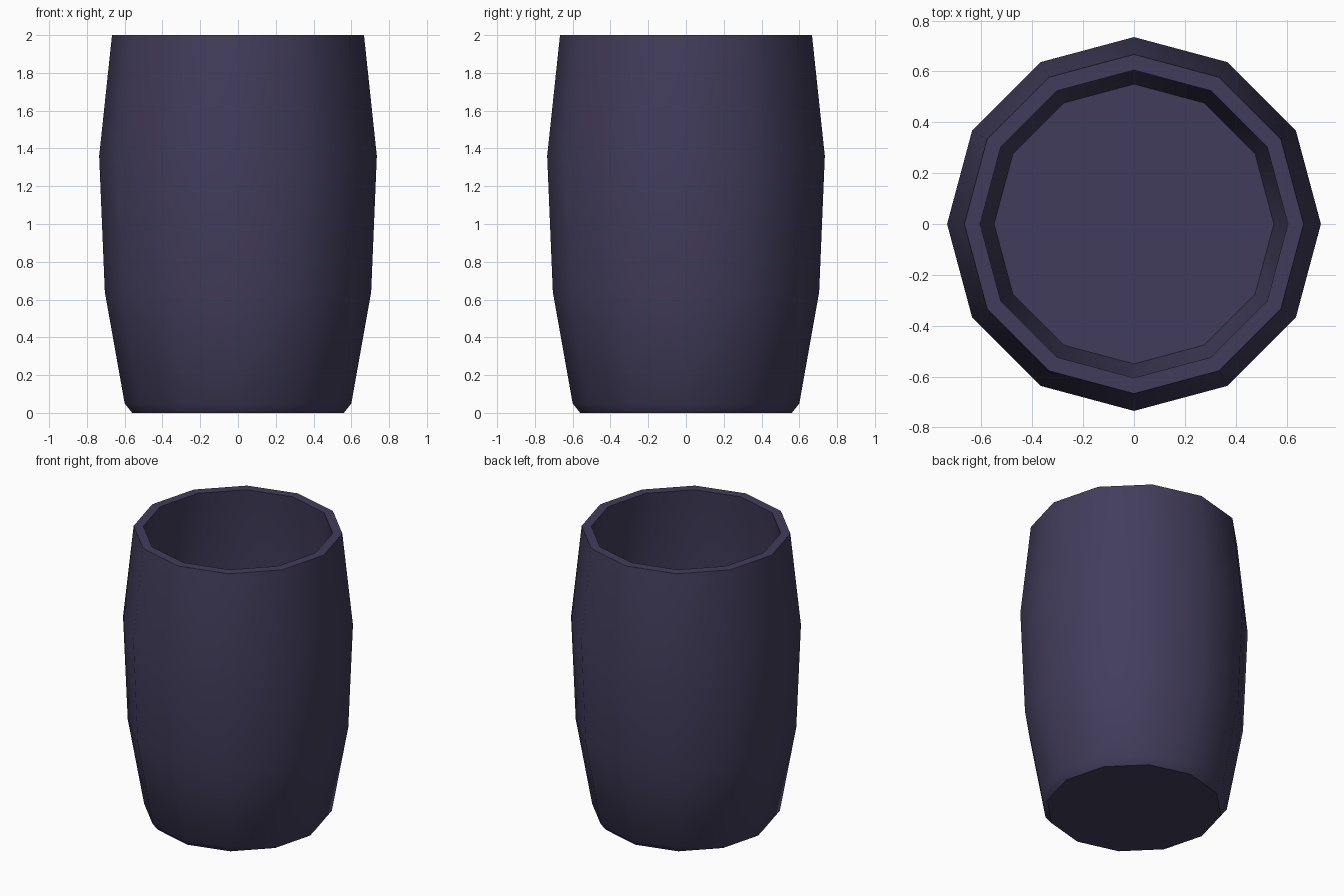
import bpy, bmesh, math

if "Cube" in bpy.data.objects:
    bpy.data.objects.remove(bpy.data.objects["Cube"])

SIDES = 12
# (radius, height): outer wall from base to rim, then inner wall down to the floor
PROFILE = [(0.56, 0.0), (0.60, 0.05), (0.705, 0.64), (0.735, 1.36), (0.667, 2.0),
           (0.605, 2.0), (0.673, 1.36), (0.645, 0.64), (0.55, 0.07)]

bm = bmesh.new()
rings = []
for r, z in PROFILE:
    rings.append([bm.verts.new((r * math.cos(math.tau * i / SIDES),
                                r * math.sin(math.tau * i / SIDES), z))
                  for i in range(SIDES)])

# Walls and rim
for a, b in zip(rings, rings[1:]):
    for i in range(SIDES):
        j = (i + 1) % SIDES
        bm.faces.new((a[i], a[j], b[j], b[i]))

# Underside and inner floor
bm.faces.new(rings[0][::-1])
bm.faces.new(rings[-1])
bmesh.ops.recalc_face_normals(bm, faces=bm.faces)

mesh = bpy.data.meshes.new("cup")
bm.to_mesh(mesh)
bm.free()
cup = bpy.data.objects.new("cup", mesh)
bpy.context.collection.objects.link(cup)

# Dark violet glaze
mat = bpy.data.materials.new("dark_violet")
mat.diffuse_color = (0.055, 0.046, 0.105, 1)
mat.use_nodes = True
mat.node_tree.nodes["Principled BSDF"].inputs["Base Color"].default_value = mat.diffuse_color
mesh.materials.append(mat)

# Smooth walls, crisp rim and base
bpy.context.view_layer.objects.active = cup
cup.select_set(True)
bpy.ops.object.shade_smooth_by_angle(angle=math.radians(40))
